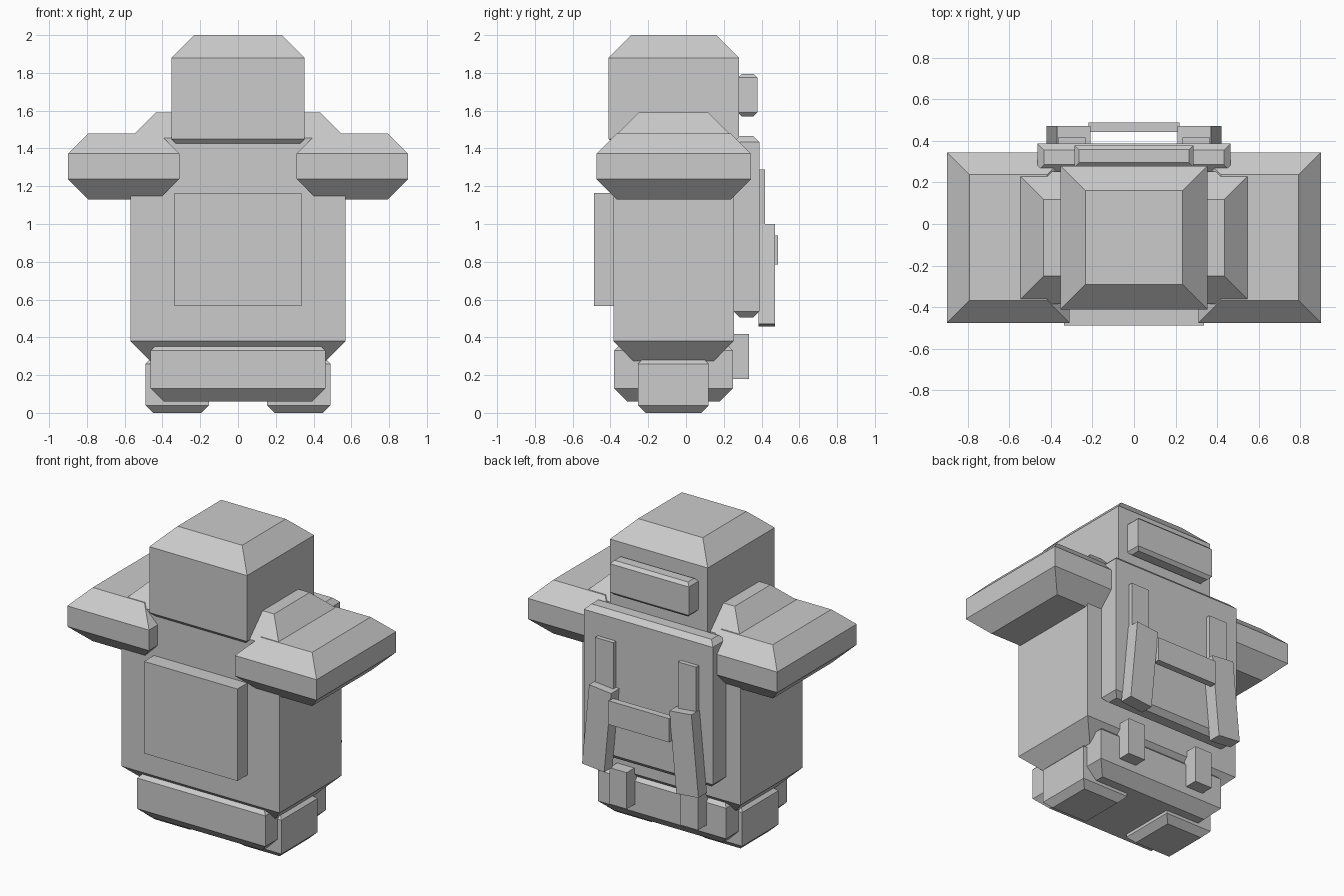
import bpy
import math

if "Cube" in bpy.data.objects:
    bpy.data.objects.remove(bpy.data.objects["Cube"], do_unlink=True)

grey = bpy.data.materials.new("plain grey")
grey.use_nodes = True
GREY = (0.6, 0.6, 0.6, 1)
grey.diffuse_color = GREY
grey.node_tree.nodes["Principled BSDF"].inputs["Base Color"].default_value = GREY


def block(name, xs, ys, zs, bottom=0, top=0, tilt=0):
    """Box whose bottom and top rims may be chamfered at 45 degrees."""
    center = [sum(r) / 2 for r in (xs, ys, zs)]
    hx, hy, hz = [(r[1] - r[0]) / 2 for r in (xs, ys, zs)]
    rings = [(-hz, bottom)]
    if bottom:
        rings.append((bottom - hz, 0))
    if top:
        rings.append((hz - top, 0))
    rings.append((hz, top))
    verts = [(sx * (hx - c), sy * (hy - c), z) for z, c in rings
             for sx, sy in ((-1, -1), (1, -1), (1, 1), (-1, 1))]
    faces = [(3, 2, 1, 0)]
    for base in range(0, 4 * len(rings) - 4, 4):
        for i in range(4):
            j = (i + 1) % 4
            faces.append((base + i, base + j, base + j + 4, base + i + 4))
    last = len(verts) - 4
    faces.append((last, last + 1, last + 2, last + 3))
    mesh = bpy.data.meshes.new(name)
    mesh.from_pydata(verts, [], faces)
    mesh.materials.append(grey)
    obj = bpy.data.objects.new(name, mesh)
    obj.location = center
    obj.rotation_euler.y = tilt
    bpy.context.collection.objects.link(obj)


def pair(name, xs, ys, zs, bottom=0, top=0, tilt=0):
    """Left block and its mirror image on the right."""
    block("left_" + name, xs, ys, zs, bottom, top, tilt)
    block("right_" + name, (-xs[1], -xs[0]), ys, zs, bottom, top, -tilt)


# Head and the bar behind it
block("head", (-0.353, 0.353), (-0.41, 0.28), (1.33, 2.0), 0.12, 0.12)
block("head_back_bar", (-0.285, 0.285), (0.275, 0.378), (1.57, 1.795), 0.02, 0.02)

# Torso, chest plate and shoulders
block("torso", (-0.57, 0.57), (-0.385, 0.253), (0.275, 1.59), 0.105, 0.135)
block("chest_plate", (-0.337, 0.337), (-0.487, -0.37), (0.565, 1.165))
pair("shoulder", (0.31, 0.9), (-0.475, 0.345), (1.13, 1.48), 0.108, 0.108)

# Hips and feet
block("hips", (-0.463, 0.463), (-0.38, 0.248), (0.06, 0.4), 0.07, 0.07)
pair("foot", (0.153, 0.49), (-0.253, 0.12), (0, 0.3), 0.04, 0.04)
pair("hip_clip", (0.195, 0.32), (0.23, 0.333), (0.18, 0.418))

# Backpack with straps, thrusters and crossbar
block("backpack", (-0.465, 0.465), (0.253, 0.388), (0.505, 1.465), 0.032, 0.032)
pair("strap", (0.233, 0.365), (0.37, 0.417), (0.9, 1.288))
pair("thruster", (0.235, 0.395), (0.385, 0.472), (0.4625, 0.9925),
     tilt=math.radians(-5.5))
block("crossbar", (-0.22, 0.22), (0.443, 0.487), (0.785, 0.94))
